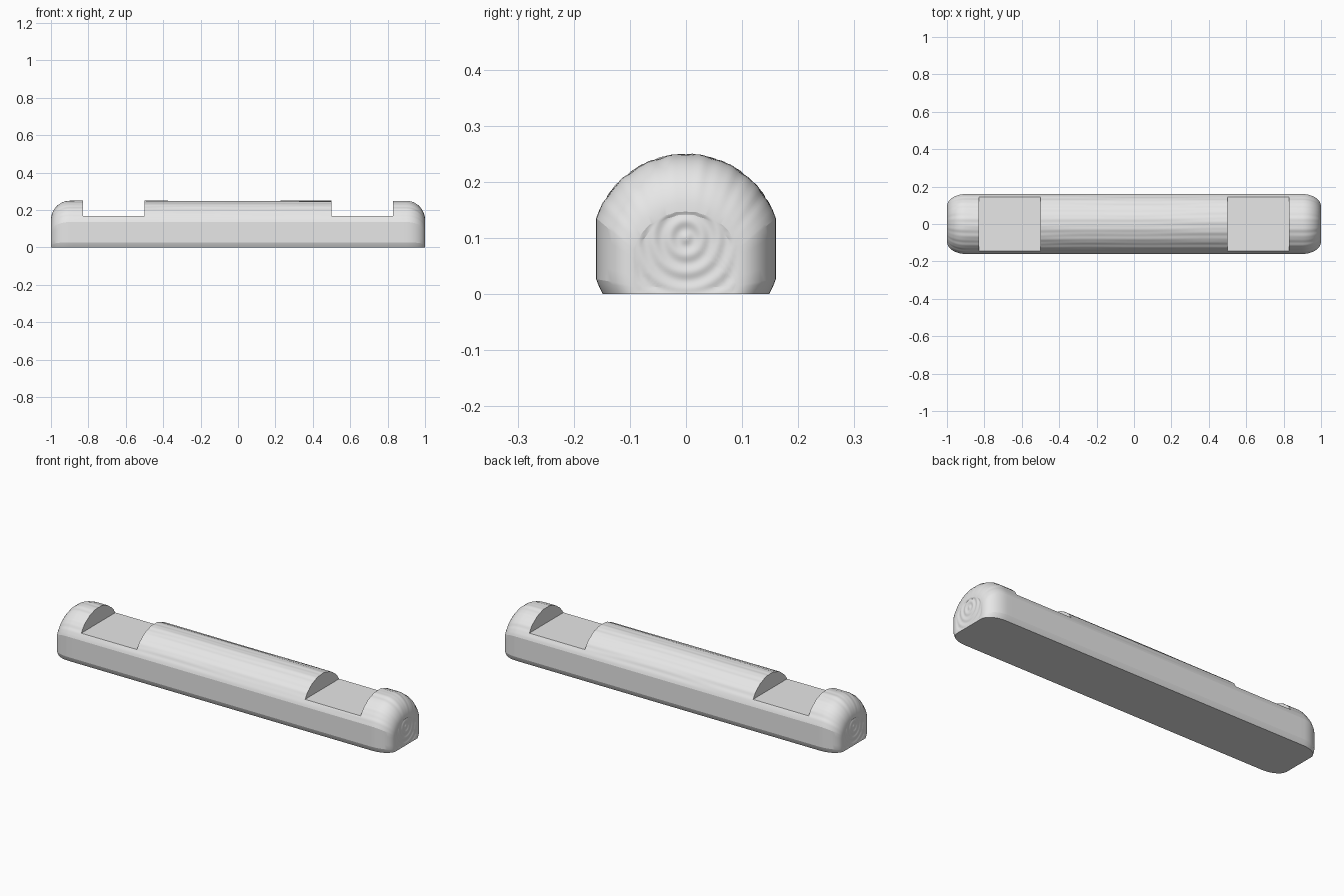
import bpy, bmesh, math

cube = bpy.data.objects.get("Cube")
if cube:
    bpy.data.objects.remove(cube, do_unlink=True)

# One light grey material
wood = bpy.data.materials.new("light grey wood")
wood.use_nodes = True
grey = (0.8, 0.8, 0.8, 1)
wood.diffuse_color = grey
wood.node_tree.nodes["Principled BSDF"].inputs["Base Color"].default_value = grey

RADIUS, AXIS_Z, SIDE = 0.169, 0.081, 0.16
CAP_SCALE, ROUND = 0.59, 0.1
RING_Z = 0.1


def arc(a, b, steps):
    """Points on the log's circle, from angle a up to, not including, b."""
    return [(RADIUS * math.cos(a + (b - a) * i / steps),
             AXIS_Z + RADIUS * math.sin(a + (b - a) * i / steps)) for i in range(steps)]


# Cross-section: flat base, clipped sides, round top
low = -math.asin(AXIS_Z / RADIUS)
flat = math.acos(SIDE / RADIUS)
base_half = RADIUS * math.cos(low)
section = arc(low, -flat, 4)
section += [(SIDE, AXIS_Z + RADIUS * math.sin(flat * s)) for s in (-1, -0.5, 0, 0.5)]
section += arc(flat, math.pi - flat, 72)
section += [(-SIDE, AXIS_Z + RADIUS * math.sin(flat * s)) for s in (1, 0.5, 0, -0.5)]
section += arc(math.pi + flat, math.pi - low, 4)
section += [(-base_half + 2 * base_half * i / 20, 0) for i in range(20)]


def grain(x, y, z):
    """Shallow lengthwise ripples on the round top only."""
    angle = math.atan2(z - AXIS_Z, y)
    fade = max(0, min(1, (math.sin(angle) - 0.34) * 6))
    wander = 0.5 * math.sin(3 * x + 2 * angle) + 0.25 * math.sin(8 * x + 1)
    ripple = math.sin(19 * angle + 2 * wander) + 0.6 * math.sin(37 * angle - 3 * wander)
    return 1 + fade * 0.005 * (ripple - 0.7)


def log_loop(x, scale):
    loop = []
    for y, z in section:
        g = grain(x, y, z)
        loop.append((x, y * g * scale, (AXIS_Z + (z - AXIS_Z) * g) * scale))
    return loop


def cap_loop(sign, u):
    """Loop on the end face, pressed in to form growth rings."""
    loop = []
    for _, y, z in log_loop(sign, CAP_SCALE):
        y, z = y * u, RING_Z + (z - RING_Z) * u
        r = math.hypot(y, (z - RING_Z) * 0.95)
        wave = 0.5 - 0.5 * math.cos(math.tau * r / 0.029)
        edge = min(1, (1 - u) * 8)
        loop.append((sign * (1 - 0.003 * wave * edge), y, z))
    return loop


# Loops from one end face to the other
turns = [math.pi / 2 * i / 10 for i in range(11)]
insets = [1 - i / 32 for i in range(1, 32)]
right_end = [log_loop(1 - ROUND + ROUND * math.sin(t), 1 - (1 - CAP_SCALE) * (1 - math.cos(t)))
             for t in turns] + [cap_loop(1, u) for u in insets]
left_end = [log_loop(-1 + ROUND - ROUND * math.sin(t), 1 - (1 - CAP_SCALE) * (1 - math.cos(t)))
            for t in turns] + [cap_loop(-1, u) for u in insets]
span = 1 - ROUND
middle = [log_loop(-span + 2 * span * i / 60, 1) for i in range(1, 60)]
loops = left_end[::-1] + middle + right_end

bm = bmesh.new()
rows = [[bm.verts.new(p) for p in loop] for loop in loops]
count = len(section)
for a, b in zip(rows, rows[1:]):
    for i in range(count):
        j = (i + 1) % count
        bm.faces.new((a[i], a[j], b[j], b[i]))
bm.faces.new(rows[0])
bm.faces.new(rows[-1])
bmesh.ops.recalc_face_normals(bm, faces=bm.faces)
mesh = bpy.data.meshes.new("notched_log")
bm.to_mesh(mesh)
bm.free()
log = bpy.data.objects.new("notched_log", mesh)
bpy.context.collection.objects.link(log)
mesh.materials.append(wood)

bpy.ops.object.select_all(action='DESELECT')
bpy.context.view_layer.objects.active = log
log.select_set(True)

# Flat-floored notch near each end
for side, sign in (("left", 1), ("right", -1)):
    cm = bmesh.new()
    bmesh.ops.create_cube(cm, size=1)
    for v in cm.verts:
        v.co = (sign * 0.665 + v.co.x * 0.33, v.co.y * 0.5, 0.317 + v.co.z * 0.3)
    cutter_mesh = bpy.data.meshes.new(side + "_notch_cutter")
    cm.to_mesh(cutter_mesh)
    cm.free()
    cutter_mesh.materials.append(wood)
    cutter = bpy.data.objects.new(side + "_notch_cutter", cutter_mesh)
    bpy.context.collection.objects.link(cutter)
    cutter.hide_render = True
    cut = log.modifiers.new(side + "_notch", 'BOOLEAN')
    cut.operation = 'DIFFERENCE'
    cut.solver = 'EXACT'
    cut.object = cutter
    bpy.ops.object.modifier_apply(modifier=cut.name)
    bpy.data.objects.remove(cutter, do_unlink=True)

bpy.ops.object.shade_smooth_by_angle(angle=math.radians(16))
